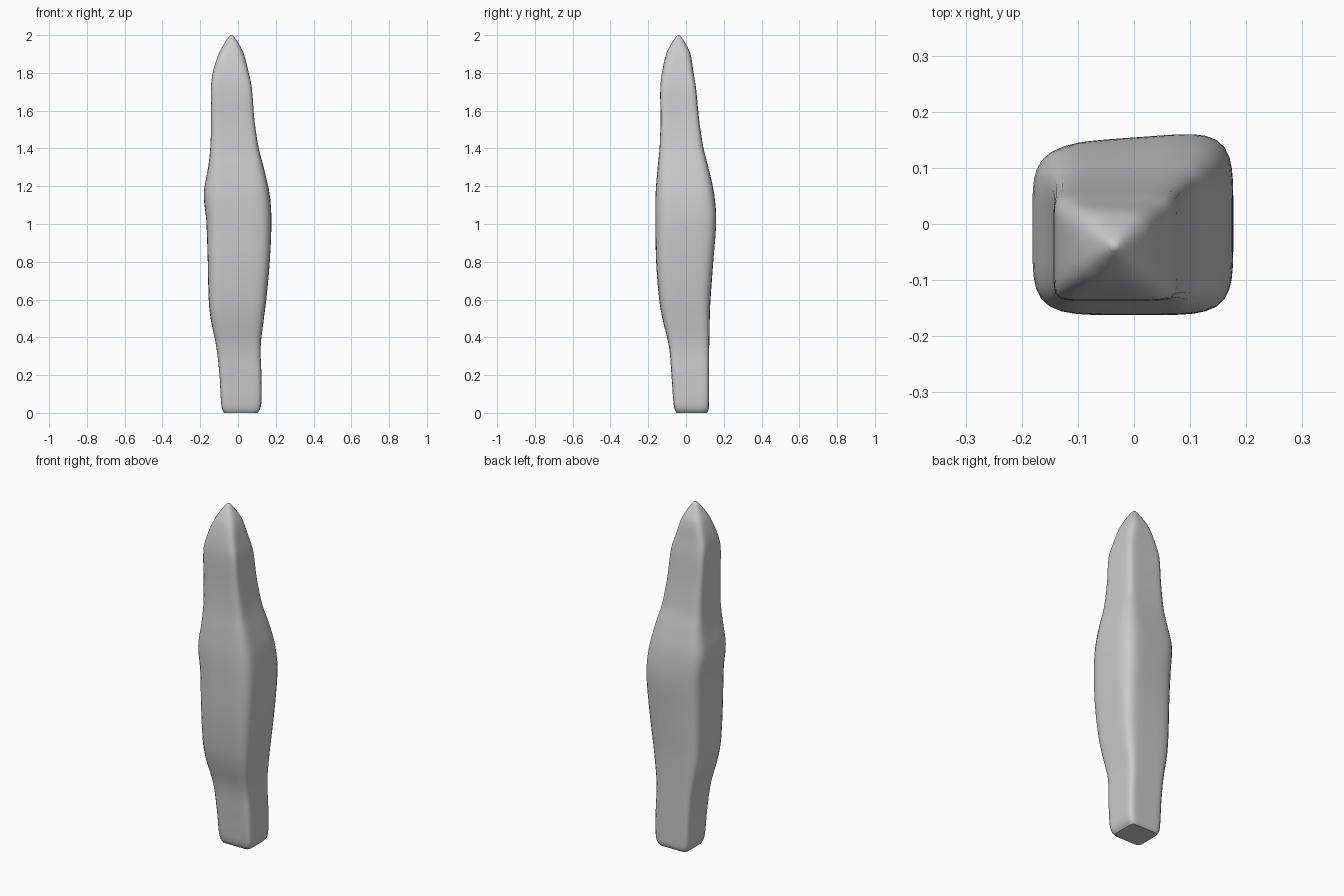
import bpy, bmesh, math

if "Cube" in bpy.data.objects:
    bpy.data.objects.remove(bpy.data.objects["Cube"])

# Profile stations: z, left, right, front, back, corner squareness
ROWS = [
    (0.00, -0.075, 0.103, -0.050, 0.112, 9),
    (0.02, -0.084, 0.117, -0.060, 0.120, 9),
    (0.06, -0.090, 0.124, -0.067, 0.122, 9),
    (0.20, -0.098, 0.124, -0.077, 0.123, 9),
    (0.35, -0.115, 0.120, -0.090, 0.123, 8),
    (0.50, -0.145, 0.137, -0.125, 0.126, 6.5),
    (0.60, -0.155, 0.150, -0.142, 0.130, 6),
    (0.80, -0.160, 0.168, -0.158, 0.145, 5.5),
    (1.02, -0.168, 0.177, -0.162, 0.161, 5),
    (1.16, -0.181, 0.167, -0.161, 0.150, 5),
    (1.30, -0.158, 0.136, -0.150, 0.119, 6),
    (1.40, -0.147, 0.110, -0.140, 0.093, 7),
    (1.55, -0.142, 0.087, -0.135, 0.070, 9),
    (1.72, -0.143, 0.073, -0.136, 0.053, 9),
    (1.80, -0.134, 0.057, -0.127, 0.040, 6),
    (1.90, -0.103, 0.031, -0.105, 0.024, 3.5),
    (1.95, -0.076, 0.007, -0.081, 0.001, 2.8),
    (1.985, -0.053, -0.016, -0.058, -0.021, 2.3),
    (1.997, -0.042, -0.027, -0.047, -0.032, 2),
]
SIDES, STEPS = 64, 5


def slope(i, k):
    a, b = ROWS[max(i - 1, 0)], ROWS[min(i + 1, len(ROWS) - 1)]
    return (b[k] - a[k]) / (b[0] - a[0])


def station(i, t):
    """Smooth (Hermite) blend between two profile rows."""
    a, b = ROWS[i], ROWS[i + 1]
    h = b[0] - a[0]
    out = [a[0] + t * h]
    for k in range(1, 6):
        out.append((2*t**3 - 3*t*t + 1) * a[k] + (3*t*t - 2*t**3) * b[k]
                   + h * ((t**3 - 2*t*t + t) * slope(i, k) + (t**3 - t*t) * slope(i + 1, k)))
    return out


def ring(bm, row):
    """Rounded-square cross-section, slightly skewed at the back mid-height."""
    z, x0, x1, y0, y1, n = row
    skew = 0.08 * math.exp(-((z - 1.0) / 0.3) ** 2)
    verts = []
    for s in range(SIDES):
        a = 2 * math.pi * (s + 0.5) / SIDES
        c, d = math.cos(a), math.sin(a)
        r = (abs(c) ** n + abs(d) ** n) ** (-1 / n)
        u, v = c * r, d * r
        if v > 0:
            v *= 1 + skew * (u - 0.5)
        verts.append(bm.verts.new(((x0 + x1) / 2 + u * (x1 - x0) / 2,
                                   (y0 + y1) / 2 + v * (y1 - y0) / 2, z)))
    return verts


# Body loft
bm = bmesh.new()
rows = [station(i, t / STEPS) for i in range(len(ROWS) - 1) for t in range(STEPS)]
rows.append(ROWS[-1])
rings = [ring(bm, r) for r in rows]
for lo, hi in zip(rings, rings[1:]):
    for s in range(SIDES):
        e = (s + 1) % SIDES
        bm.faces.new((lo[s], lo[e], hi[e], hi[s]))

# Flat base and pointed tip
bm.faces.new(list(reversed(rings[0])))
tip = bm.verts.new((-0.0345, -0.0395, 2.0))
for s in range(SIDES):
    bm.faces.new((rings[-1][s], rings[-1][(s + 1) % SIDES], tip))

mesh = bpy.data.meshes.new("standing_stone")
bm.to_mesh(mesh)
bm.free()
obj = bpy.data.objects.new("standing_stone", mesh)
bpy.context.collection.objects.link(obj)
bpy.context.view_layer.objects.active = obj
obj.select_set(True)
bpy.ops.object.shade_smooth_by_angle(angle=math.radians(50))
